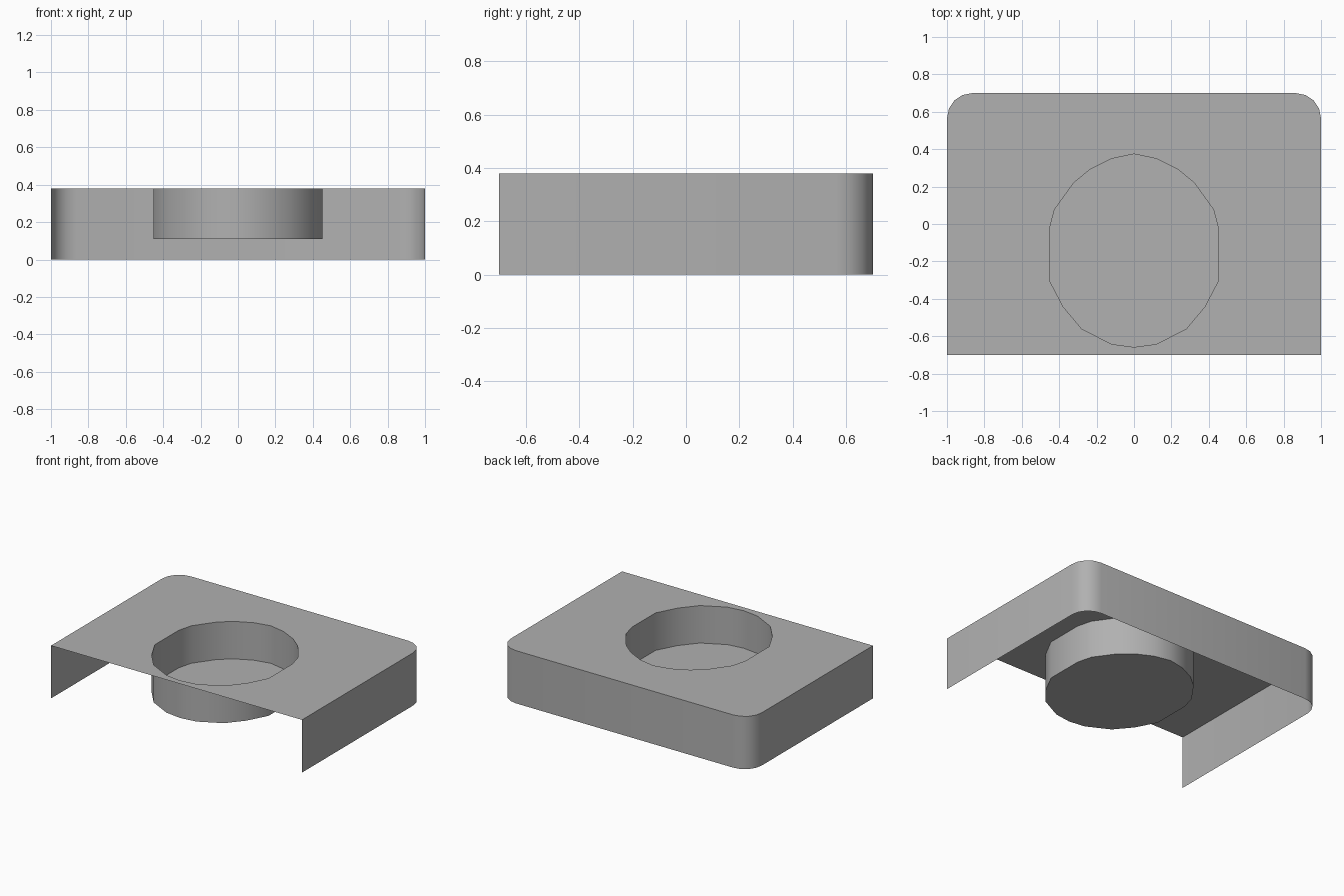
import bpy, bmesh
from math import cos, sin, pi

if "Cube" in bpy.data.objects:
    bpy.data.objects.remove(bpy.data.objects["Cube"])

TOP, CUP_FLOOR = 0.38, 0.11
W, D, R = 1.0, 0.70, 0.135

grey = bpy.data.materials.new("mid_grey")
grey.diffuse_color = (0.44, 0.44, 0.44, 1)
grey.use_nodes = True
grey.node_tree.nodes["Principled BSDF"].inputs["Base Color"].default_value = grey.diffuse_color


def corner(cx, cy, start, n=4):
    return [(cx + R * cos(start + pi / 2 * i / n),
             cy + R * sin(start + pi / 2 * i / n)) for i in range(n + 1)]


def ring(bm, pts, z):
    return [bm.verts.new((x, y, z)) for x, y in pts]


def finish(bm, name):
    mesh = bpy.data.meshes.new(name)
    bm.to_mesh(mesh)
    bm.free()
    mesh.materials.append(grey)
    ob = bpy.data.objects.new(name, mesh)
    bpy.context.collection.objects.link(ob)
    bpy.ops.object.select_all(action='DESELECT')
    bpy.context.view_layer.objects.active = ob
    ob.select_set(True)
    bpy.ops.object.shade_smooth_by_angle(angle=0.6)


# Outline: right front, round the back, to left front (counter-clockwise)
outline = ([(W, -D)] + corner(W - R, D - R, 0)
           + corner(-W + R, D - R, pi / 2) + [(-W, -D)])

# Egg-shaped basin outline, mirrored across x, counter-clockwise
half = [(0.12, -0.642), (0.28, -0.56), (0.378, -0.443), (0.453, -0.30),
        (0.453, -0.03), (0.425, 0.077), (0.322, 0.22), (0.235, 0.292), (0.12, 0.349)]
basin_pts = ([(0, -0.658)] + half + [(0, 0.374)]
             + [(-x, y) for x, y in reversed(half)])

# Counter shell: side and back walls, open front and bottom
bm = bmesh.new()
hi, lo = ring(bm, outline, TOP), ring(bm, outline, 0)
for i in range(len(hi) - 1):
    bm.faces.new((lo[i], lo[i + 1], hi[i + 1], hi[i]))

# Flat top with a hole for the basin
hole = ring(bm, basin_pts, TOP)
edges = []
for loop in (hi, hole):
    for i, v in enumerate(loop):
        w = loop[(i + 1) % len(loop)]
        edges.append(bm.edges.get((v, w)) or bm.edges.new((v, w)))
res = bmesh.ops.triangle_fill(bm, edges=edges, use_beauty=True, normal=(0, 0, 1))
bm.normal_update()
for f in res['geom']:
    if isinstance(f, bmesh.types.BMFace) and f.normal.z < 0:
        f.normal_flip()
finish(bm, "counter_shell")

# Basin: wall facing inward and closed floor
bm = bmesh.new()
hi, lo = ring(bm, basin_pts, TOP), ring(bm, basin_pts, CUP_FLOOR)
n = len(hi)
for i in range(n):
    j = (i + 1) % n
    bm.faces.new((lo[j], lo[i], hi[i], hi[j]))
bm.faces.new(lo)
finish(bm, "basin")
